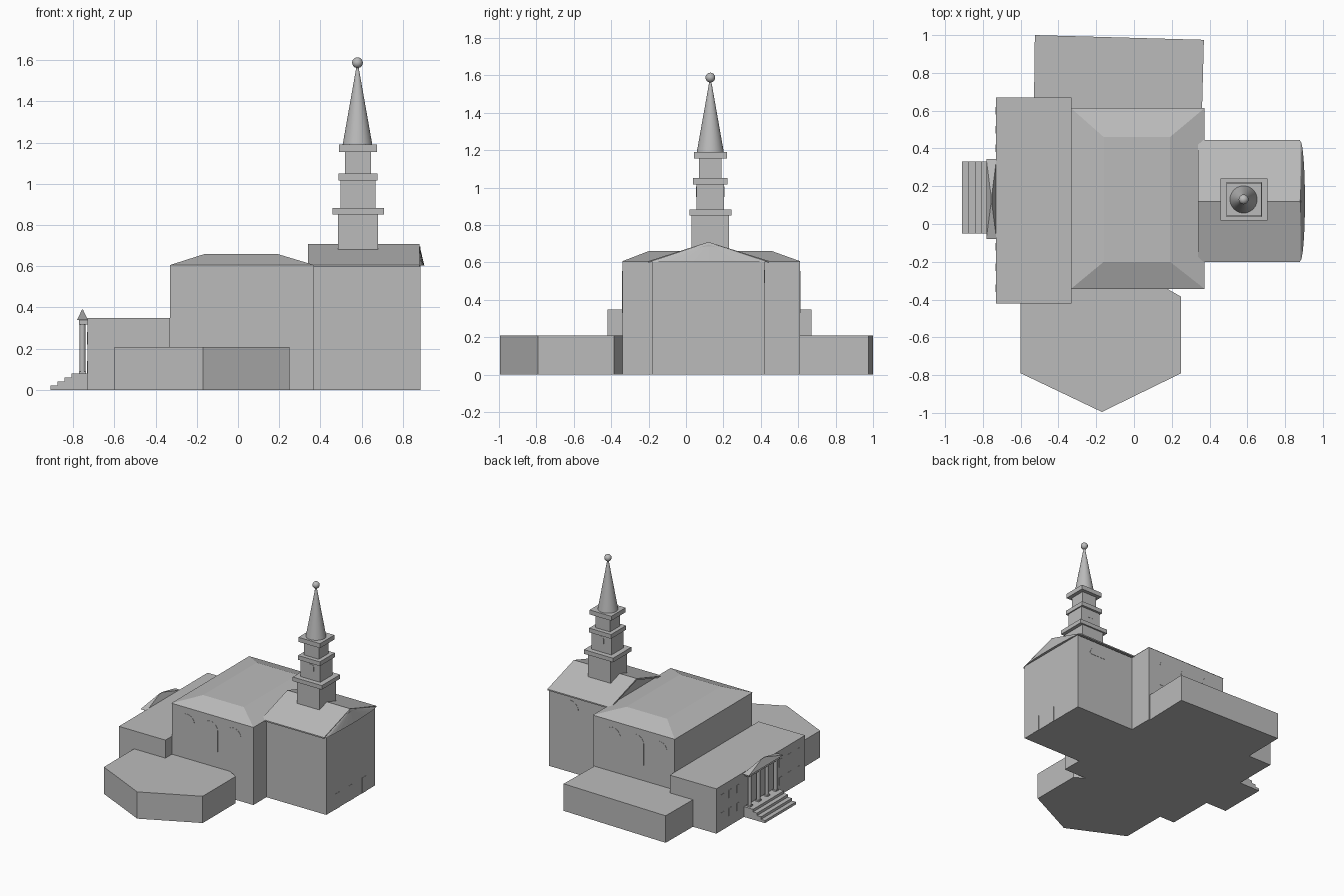
import bpy
import bmesh
from math import sin, cos, pi
from mathutils import Vector

cube = bpy.data.objects.get("Cube")
if cube:
    bpy.data.objects.remove(cube, do_unlink=True)

stone = bpy.data.materials.new("grey_stone")
stone.use_nodes = True
stone.diffuse_color = (0.5, 0.5, 0.5, 1)
stone.node_tree.nodes["Principled BSDF"].inputs["Base Color"].default_value = (0.5, 0.5, 0.5, 1)


def finish(name, bm):
    bmesh.ops.recalc_face_normals(bm, faces=bm.faces)
    mesh = bpy.data.meshes.new(name)
    bm.to_mesh(mesh)
    bm.free()
    mesh.materials.append(stone)
    obj = bpy.data.objects.new(name, mesh)
    bpy.context.collection.objects.link(obj)
    return obj


def loft(name, bottom, top):
    """Closed solid between two matching rings of points."""
    bm = bmesh.new()
    a = [bm.verts.new(p) for p in bottom]
    b = [bm.verts.new(p) for p in top]
    bm.faces.new(a)
    bm.faces.new(b)
    for i in range(len(a)):
        j = (i + 1) % len(a)
        bm.faces.new((a[i], a[j], b[j], b[i]))
    return finish(name, bm)


def extrude(name, outline, start, depth):
    shift = Vector(depth)
    ring = [Vector(p) + Vector(start) for p in outline]
    return loft(name, ring, [p + shift for p in ring])


def rect(x0, x1, y0, y1, z):
    return [(x0, y0, z), (x1, y0, z), (x1, y1, z), (x0, y1, z)]


def box(name, x0, x1, y0, y1, z0, z1):
    return loft(name, rect(x0, x1, y0, y1, z0), rect(x0, x1, y0, y1, z1))


def floor_plan(name, points, height):
    return extrude(name, [(x, y, 0) for x, y in points], (0, 0, 0), (0, 0, height))


def round_part(name, location, r1, r2, height, sides=24):
    bm = bmesh.new()
    bmesh.ops.create_cone(bm, cap_ends=True, segments=sides, radius1=r1, radius2=r2, depth=height)
    bmesh.ops.translate(bm, verts=bm.verts, vec=Vector(location) + Vector((0, 0, height / 2)))
    return finish(name, bm)


def smooth(obj):
    bpy.ops.object.select_all(action="DESELECT")
    obj.select_set(True)
    bpy.context.view_layer.objects.active = obj
    bpy.ops.object.shade_smooth_by_angle(angle=0.6)


def arch(name, x, y, z, width, straight, depth):
    """Thin round-headed plate on a wall facing along y."""
    r = width / 2
    points = [(-r, 0, 0), (r, 0, 0)] if straight else []
    points += [(r * cos(pi * i / 12), 0, straight + r * sin(pi * i / 12)) for i in range(13)]
    extrude(name, points, (x, y, z), (0, depth, 0))


# Main hall with a flat-topped hipped roof
box("main_hall", -0.33, 0.37, -0.34, 0.61, 0, 0.605)
loft("hall_roof", rect(-0.333, 0.373, -0.343, 0.613, 0.605),
     rect(-0.16, 0.19, -0.20, 0.46, 0.66))
for i, x in enumerate((-0.2, 0.0, 0.2)):
    arch(f"hall_front_window_{i}", x, -0.34, 0.33, 0.13, 0.16, -0.002)
    arch(f"hall_back_window_{i}", x, 0.61, 0.33, 0.13, 0.16, 0.002)

# Low wings
box("entrance_wing", -0.73, -0.33, -0.42, 0.67, 0, 0.348)
floor_plan("back_wing", [(-0.53, 0.6), (-0.525, 1.0), (0.37, 0.975), (0.36, 0.6)], 0.21)
floor_plan("front_wing", [(-0.6, -0.42), (-0.6, -0.79), (-0.17, -0.995), (0.25, -0.79),
                          (0.25, -0.385), (0.17, -0.34), (-0.33, -0.34), (-0.33, -0.42)], 0.208)

# Tower block, gabled
gable = [(0, -0.18, 0), (0, 0.42, 0), (0, 0.42, 0.6), (0, 0.12, 0.695), (0, -0.18, 0.6)]
extrude("tower_block", gable, (0.365, 0, 0), (0.52, 0, 0))
roof = [(0, -0.2, 0.597), (0, -0.2, 0.607), (0, 0.12, 0.709),
        (0, 0.445, 0.607), (0, 0.445, 0.597), (0, 0.12, 0.696)]
extrude("tower_roof", roof, (0.34, 0, 0), (0.54, 0, 0))

# Bowed gable face leaning out at the foot
bm = bmesh.new()
apex = bm.verts.new((0.88, 0.122, 0.705))
foot = [bm.verts.new((0.88 + 0.025 * sin(pi * i / 12), 0.122 - 0.318 * cos(pi * i / 12), 0.603))
        for i in range(13)]
for a, b in zip(foot, foot[1:]):
    bm.faces.new((apex, a, b))
bm.faces.new(foot)
bm.faces.new((apex, foot[-1], foot[0]))
finish("bowed_gable", bm)

# Doors and half-round window
for i, y in enumerate((-0.05, 0.12, 0.29)):
    box(f"tower_door_{i}", 0.884, 0.887, y - 0.03, y + 0.03, 0, 0.12)
arch("tower_back_lunette", 0.7, 0.42, 0.49, 0.14, 0, 0.002)

# Steeple tiers: half width x, half depth y, bottom, top
cx, cy = 0.583, 0.13
tiers = [("base", 0.097, 0.1, 0.64, 0.85), ("lower_cornice", 0.125, 0.112, 0.85, 0.882),
         ("belfry", 0.085, 0.074, 0.882, 1.017), ("middle_cornice", 0.094, 0.092, 1.017, 1.05),
         ("lantern", 0.063, 0.06, 1.05, 1.155), ("upper_cornice", 0.093, 0.088, 1.155, 1.19)]
for name, hx, hy, z0, z1 in tiers:
    box("steeple_" + name, cx - hx, cx + hx, cy - hy, cy + hy, z0, z1)
for side in (-1, 1):
    arch("belfry_arch", cx + 0.005, cy + side * 0.074, 0.95, 0.05, 0.03, side * 0.002)
smooth(round_part("spire", (cx - 0.003, cy, 1.19), 0.072, 0.004, 0.385, 32))
bm = bmesh.new()
bmesh.ops.create_uvsphere(bm, u_segments=20, v_segments=12, radius=0.026)
bmesh.ops.translate(bm, verts=bm.verts, vec=(cx - 0.003, cy, 1.588))
smooth(finish("spire_ball", bm))

# Portico: steps, columns, beam and pediment
for i in range(4):
    box(f"step_{i}", -0.91 + 0.034 * i, -0.73, -0.05, 0.33, 0.02 * i, 0.02 * (i + 1))
for i in range(4):
    y = -0.02 + 0.105 * i
    smooth(round_part(f"column_{i}", (-0.755, y, 0.08), 0.014, 0.014, 0.24, 16))
    box(f"column_base_{i}", -0.771, -0.739, y - 0.016, y + 0.016, 0.08, 0.09)
box("portico_beam", -0.772, -0.73, -0.05, 0.325, 0.318, 0.338)
loft("portico_pediment", rect(-0.782, -0.728, -0.08, 0.345, 0.338),
     rect(-0.757, -0.753, 0.11, 0.15, 0.39))

# Small windows on the entrance wing
for y in (-0.34, -0.23, -0.12, 0.4, 0.5, 0.6):
    for z in (0.08, 0.22):
        box("wing_window", -0.732, -0.73, y - 0.02, y + 0.02, z, z + 0.06)
